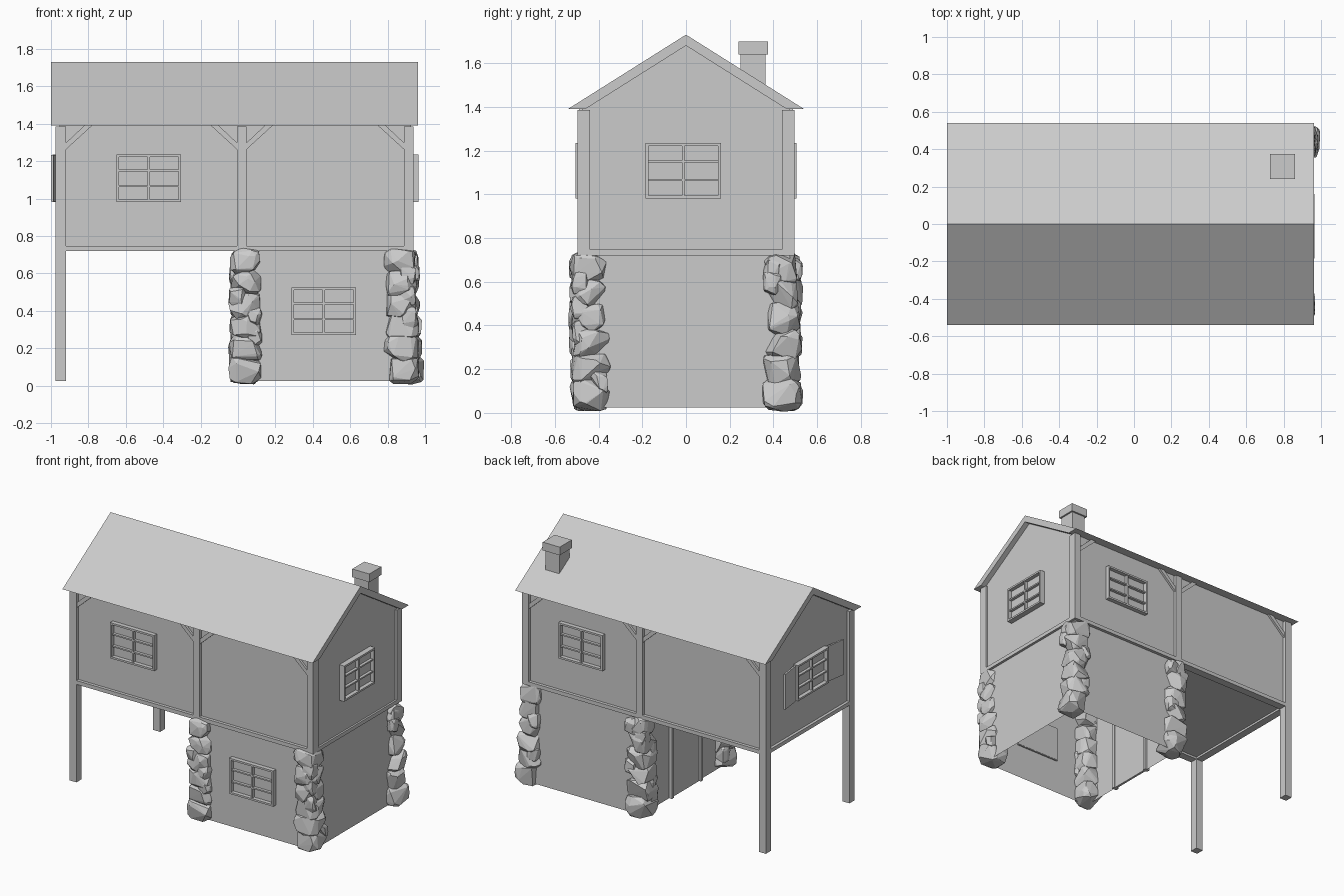
import bpy, bmesh, random
from math import radians
from mathutils import Matrix, Vector

if "Cube" in bpy.data.objects:
    bpy.data.objects.remove(bpy.data.objects["Cube"])

random.seed(7)


def finish(bm, name, matrix=None):
    if matrix is not None:
        bm.transform(matrix)
    bmesh.ops.recalc_face_normals(bm, faces=bm.faces[:])
    me = bpy.data.meshes.new(name)
    bm.to_mesh(me)
    bm.free()
    ob = bpy.data.objects.new(name, me)
    bpy.context.collection.objects.link(ob)
    return ob


def add_box(bm, x0, x1, y0, y1, z0, z1):
    m = Matrix.Translation(((x0 + x1) / 2, (y0 + y1) / 2, (z0 + z1) / 2))
    m = m @ Matrix.Diagonal((x1 - x0, y1 - y0, z1 - z0, 1))
    return bmesh.ops.create_cube(bm, size=1, matrix=m)["verts"]


def box(name, *b):
    bm = bmesh.new()
    add_box(bm, *b)
    return finish(bm, name)


def prism(name, profile, axis, a, b):
    """Extrude a 2D profile along x (profile = y,z) or y (profile = x,z)."""
    bm = bmesh.new()
    pts = [(a, p, q) if axis == "x" else (p, a, q) for p, q in profile]
    f = bm.faces.new([bm.verts.new(p) for p in pts])
    new = bmesh.ops.extrude_face_region(bm, geom=[f])["geom"]
    d = (b - a, 0, 0) if axis == "x" else (0, b - a, 0)
    bmesh.ops.translate(bm, vec=d, verts=[v for v in new if isinstance(v, bmesh.types.BMVert)])
    return finish(bm, name)


def placed(x, y, z, deg):
    return Matrix.Translation((x, y, z)) @ Matrix.Rotation(radians(deg), 4, "Z")


# roof with thin gable edges
prism("roof", [(-.54, 1.39), (0, 1.73), (.54, 1.39), (.46, 1.39), (0, 1.68), (-.46, 1.39)],
      "x", -1, .963)

# upper storey walls and gables
prism("upper_walls", [(-.475, .735), (.475, .735), (.475, 1.39), (0, 1.685), (-.475, 1.39)],
      "x", -.955, .925)

# lower storey walls, open underneath
bm = bmesh.new()
add_box(bm, .02, .92, -.475, .475, .025, .735)
bmesh.ops.delete(bm, geom=[f for f in bm.faces if f.calc_center_median().z < .03], context="FACES")
finish(bm, "lower_walls")

# timber frame: posts, sill beams and corner braces on both long sides
for s, side in ((-1, "front"), (1, "back")):
    y0, y1 = sorted((s * .44, s * .497))
    for name, x0, x1, z0 in (("left_post", -.975, -.92, .025), ("middle_post", -.005, .045, .72),
                             ("right_post", .888, .938, .72)):
        box(f"{side}_{name}", x0, x1, y0, y1, z0, 1.385)
    box(f"{side}_sill_beam", -.95, .91, y0, y1, .72, .747)
    for x, d in ((-.92, 1), (-.005, -1), (.045, 1), (.888, -1)):
        prism(f"{side}_brace", [(x, 1.262), (x + d * .14, 1.39), (x + d * .098, 1.39), (x, 1.298)],
              "y", s * .46, s * .49)
box("left_sill_beam", -.975, -.92, -.45, .45, .72, .747)
box("right_sill_beam", .888, .938, -.45, .45, .72, .747)


# windows: two by three panes in a raised frame, modelled facing -y
def window(name, x, y, z, deg, w=.345, h=.253):
    bm = bmesh.new()
    a, b, t = w / 2, h / 2, .013
    for s in (-1, 1):
        add_box(bm, *sorted((s * a, s * (a - t))), -.036, .004, -b, b)
        add_box(bm, -a, a, -.036, .004, *sorted((s * b, s * (b - t))))
        add_box(bm, -a, a, -.028, .002, s * b / 3 - .005, s * b / 3 + .005)
    add_box(bm, -.006, .006, -.03, .002, -b, b)
    add_box(bm, -a + .004, a - .004, -.008, .006, -b + .004, b - .004)
    finish(bm, name, placed(x, y, z, deg))


window("front_upper_window", -.477, -.47, 1.108, 0)
window("front_lower_window", .458, -.47, .397, 0)
window("back_window", .475, .47, 1.108, 180)
window("right_window", .928, -.013, 1.108, 90)
window("left_window", -.955, -.013, 1.108, -90)

# splayed shutters on the left window
for s in (-1, 1):
    y = -.013 + s * .175
    bm = bmesh.new()
    add_box(bm, *sorted((0, s * .155)), -.006, .006, -.125, .125)
    m = Matrix.Translation((-.972, y, 1.108)) @ Matrix.Rotation(radians(-90 - s * -8), 4, "Z")
    m = m @ Matrix.Diagonal((-1, 1, 1, 1))
    finish(bm, "shutter", m)

# door on the sheltered side of the lower storey
bm = bmesh.new()
for s in (-1, 1):
    add_box(bm, *sorted((s * .175, s * .15)), -.022, .015, .025, .6)
add_box(bm, -.175, .175, -.022, .015, .575, .6)
add_box(bm, -.155, .155, -.008, .008, .025, .58)
finish(bm, "door", placed(.02, -.015, 0, -90))

# chimney
box("chimney_stack", .74, .85, .25, .363, 1.45, 1.65)
box("chimney_cap", .728, .862, .24, .375, 1.64, 1.698)


# rough stone corner pillars: stacks of faceted hull rocks
def rock(bm, c, r):
    verts = []
    for _ in range(30):
        d = Vector([random.gauss(0, 1) for _ in range(3)]).normalized()
        p = [k + q * abs(e) ** .6 * (1 if e > 0 else -1) for k, q, e in zip(c, r, d)]
        verts.append(bm.verts.new(p))
    res = bmesh.ops.convex_hull(bm, input=verts)
    bmesh.ops.delete(bm, geom=[v for v in verts if v.is_valid and not v.link_faces], context="VERTS")


for name, x, y, flare in (("front_left", .04, -.445, 0), ("back_left", .04, .445, 0),
                          ("front_right", .87, -.44, .01), ("back_right", .88, .44, .025)):
    bm = bmesh.new()
    n = 6
    for i in range(n):
        z = .085 + i * .115
        k = 1 - i / (n - 1)
        r = .084 + .012 * k + random.uniform(-.006, .004)
        cx = x + flare * k + random.uniform(-.006, .006)
        cy = y + random.uniform(-.006, .006)
        rock(bm, (cx, cy, z), (r, r, .08))
        # smaller stone bulging beside the main one
        sx, sy = random.choice(((1, 1), (1, -1), (-1, 1), (-1, -1)))
        rock(bm, (cx + sx * .04, cy + sy * .04, min(z + .05, .65)), (.046, .046, .06))
    finish(bm, name + "_stone_pillar")
